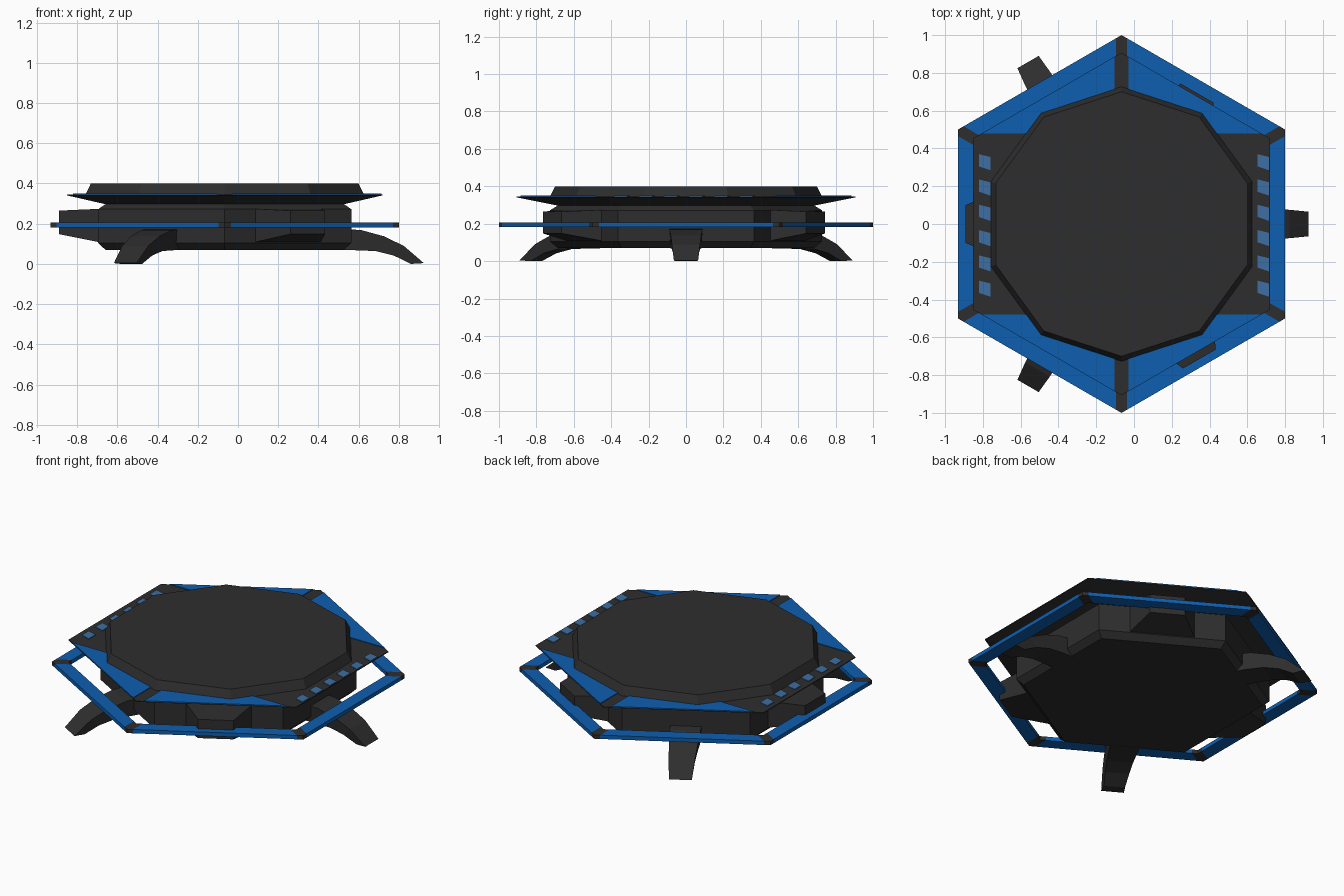
import bpy, bmesh, math
from mathutils import Matrix, Vector

if "Cube" in bpy.data.objects:
    bpy.data.objects.remove(bpy.data.objects["Cube"])

CX = -0.066          # hub axis sits slightly left of the bounding-box centre


def material(name, rgb):
    m = bpy.data.materials.new(name)
    m.diffuse_color = (*rgb, 1)
    m.use_nodes = True
    m.node_tree.nodes["Principled BSDF"].inputs["Base Color"].default_value = m.diffuse_color
    return m


DARK = material("charcoal", (0.027, 0.027, 0.027))
BLUE = material("blue", (0.004, 0.112, 0.43))
PALE = material("pale blue", (0.047, 0.156, 0.36))


def loft(name, rings, mat, angle=0):
    """Skin equal-sized rings of points, cap both ends, turn about the hub axis."""
    bm = bmesh.new()
    loops = [[bm.verts.new(p) for p in ring] for ring in rings]
    n = len(loops[0])
    for a, b in zip(loops, loops[1:]):
        for i in range(n):
            j = (i + 1) % n
            bm.faces.new((a[i], a[j], b[j], b[i]))
    bm.faces.new(loops[0][::-1])
    bm.faces.new(loops[-1])
    bmesh.ops.recalc_face_normals(bm, faces=bm.faces)
    bm.transform(Matrix.Translation((CX, 0, 0)) @ Matrix.Rotation(math.radians(angle), 4, 'Z'))
    me = bpy.data.meshes.new(name)
    bm.to_mesh(me)
    bm.free()
    me.materials.append(mat)
    ob = bpy.data.objects.new(name, me)
    bpy.context.collection.objects.link(ob)
    return ob


def prism(name, pts, z0, z1, mat, angle=0):
    return loft(name, [[(x, y, z) for x, y in pts] for z in (z0, z1)], mat, angle)


def polygon(n, r, z):
    """Regular polygon with a corner pointing along +y."""
    return [(r * math.cos(math.pi / 2 + math.tau * i / n),
             r * math.sin(math.pi / 2 + math.tau * i / n), z) for i in range(n)]


# Hexagonal body with chamfered edges
loft("body", [polygon(6, r, z) for r, z in
              ((0.685, 0.07), (0.727, 0.105), (0.727, 0.272), (0.68, 0.3))], DARK)

# Overhanging hexagonal deck and ten-sided landing top
loft("deck", [polygon(6, r, z) for r, z in
              ((0.675, 0.295), (0.907, 0.341), (0.907, 0.346))], DARK)
loft("landing_top", [polygon(10, r, z) for r, z in ((0.727, 0.346), (0.70, 0.4))], DARK)

# Blue panels on the deck's four slanted sides
for sx in (-1, 1):
    for sy in (-1, 1):
        pts = [(0.037, 0.6), (0.037, 0.886), (0.742, 0.478), (0.3, 0.478)]
        prism("deck_panel", [(sx * x, sy * y) for x, y in pts], 0.345, 0.35, BLUE)

# Row of pale marker plates on the left and right deck edges
for x in (-0.725, 0.75):
    for i in range(6):
        y = 0.33 - 0.134 * i
        pts = [(x - 0.03, y - 0.025), (x + 0.03, y - 0.045),
               (x + 0.03, y + 0.025), (x - 0.03, y + 0.04)]
        prism("edge_marker", pts, 0.345, 0.35, PALE)

# Floating guard ring: six blue bars with dark corner joints
RO, RI, W = 1.0, 0.907, 0.03
S = W / math.sqrt(3)
turn = Matrix.Rotation(math.radians(60), 2)
for k in range(6):
    a = 30 + 60 * k
    joint = [(RO, 0), (RO - S, W), (RI - S, W), (RI, 0), (RI - S, -W), (RO - S, -W)]
    prism("ring_joint", joint, 0.182, 0.206, DARK, a)
    far = [tuple(turn @ Vector(p)) for p in ((RO - S, -W), (RI - S, -W))]
    prism("ring_bar", [(RO - S, W), far[0], far[1], (RI - S, W)], 0.182, 0.206, BLUE, a)

# Tapered side pods on three body faces
for a, reach in ((180, 0.825), (300, 0.825), (60, 0.8)):
    rings = [[(r, -w, z0), (r, w, z0), (r, w, z1), (r, -w, z1)]
             for r, w, z0, z1 in ((0.6, 0.2, 0.103, 0.275), (reach, 0.1, 0.148, 0.265))]
    loft("side_pod", rings, DARK, a)

# Curved legs on the other three faces: (top r, top z, bottom r, bottom z, half width)
LEG = ((0.58, 0.175, 0.58, 0.068, 0.09), (0.68, 0.168, 0.65, 0.068, 0.088),
       (0.79, 0.138, 0.75, 0.064, 0.082), (0.89, 0.09, 0.84, 0.042, 0.075),
       (0.99, 0.004, 0.925, 0.0, 0.065))
for a in (0, 120, 240):
    rings = [[(rb, -w * 0.92, zb), (rb, w * 0.92, zb), (rt, w, zt), (rt, -w, zt)]
             for rt, zt, rb, zb, w in LEG]
    loft("leg", rings, DARK, a)
